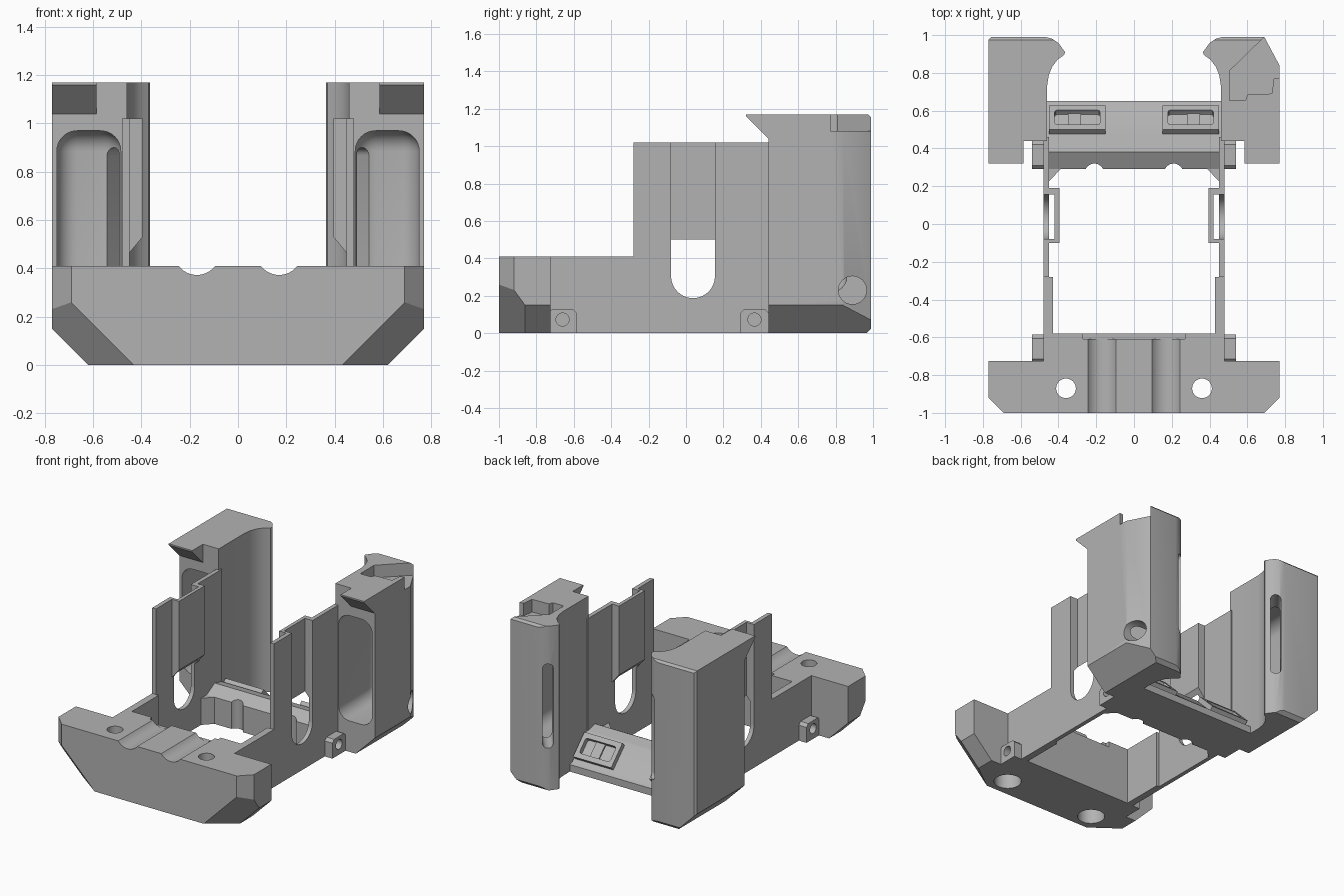
import bpy, bmesh
from math import radians, cos, sin, pi
from mathutils import Matrix, Vector

if "Cube" in bpy.data.objects:
    bpy.data.objects.remove(bpy.data.objects["Cube"])

grey = bpy.data.materials.new("matte grey")
grey.use_nodes = True
grey.diffuse_color = (0.45, 0.45, 0.45, 1)
grey.node_tree.nodes["Principled BSDF"].inputs["Base Color"].default_value = (0.45, 0.45, 0.45, 1)


def add(name, bm):
    bmesh.ops.recalc_face_normals(bm, faces=bm.faces)
    mesh = bpy.data.meshes.new(name)
    bm.to_mesh(mesh)
    bm.free()
    mesh.materials.append(grey)
    ob = bpy.data.objects.new(name, mesh)
    bpy.context.collection.objects.link(ob)
    return ob


def prism(name, pts, lo, hi, axis):
    """Extrude a 2D outline along an axis."""
    place = {"x": lambda p, d: (d, p[0], p[1]),
             "y": lambda p, d: (p[0], d, p[1]),
             "z": lambda p, d: (p[0], p[1], d)}[axis]
    bm = bmesh.new()
    face = bm.faces.new([bm.verts.new(place(p, lo)) for p in pts])
    ext = bmesh.ops.extrude_face_region(bm, geom=[face])
    verts = [g for g in ext["geom"] if isinstance(g, bmesh.types.BMVert)]
    bmesh.ops.translate(bm, verts=verts, vec=Vector(place((0, 0), hi - lo)))
    return add(name, bm)


def box(name, x, y, z):
    return prism(name, [(x[0], y[0]), (x[1], y[0]), (x[1], y[1]), (x[0], y[1])], z[0], z[1], "z")


def rod(name, centre, r, lo, hi, axis, n=40):
    ring = [(centre[0] + r * cos(2 * pi * i / n), centre[1] + r * sin(2 * pi * i / n)) for i in range(n)]
    return prism(name, ring, lo, hi, axis)


def bevel(ob, width, segments=6):
    bm = bmesh.new()
    bm.from_mesh(ob.data)
    bmesh.ops.bevel(bm, geom=bm.edges[:], offset=width, segments=segments, profile=0.5, affect="EDGES")
    bm.to_mesh(ob.data)
    bm.free()
    return ob


def slice_off(ob, co, normal):
    """Remove everything on the normal side of a plane and cap it."""
    bm = bmesh.new()
    bm.from_mesh(ob.data)
    cut = bmesh.ops.bisect_plane(bm, geom=bm.verts[:] + bm.edges[:] + bm.faces[:], dist=1e-5,
                                 plane_co=co, plane_no=normal, clear_outer=True)
    edges = [g for g in cut["geom_cut"] if isinstance(g, bmesh.types.BMEdge)]
    bmesh.ops.contextual_create(bm, geom=edges)
    bmesh.ops.recalc_face_normals(bm, faces=bm.faces)
    bm.to_mesh(ob.data)
    bm.free()


def combine(ob, others, operation="DIFFERENCE"):
    """Apply boolean operations and discard the helper objects."""
    for other in others:
        other.hide_render = True
        mod = ob.modifiers.new("bool", "BOOLEAN")
        mod.operation, mod.object, mod.solver = operation, other, "EXACT"
    bpy.context.view_layer.update()
    graph = bpy.context.evaluated_depsgraph_get()
    mesh = bpy.data.meshes.new_from_object(ob.evaluated_get(graph))
    ob.modifiers.clear()
    ob.data = mesh
    for other in others:
        bpy.data.objects.remove(other)
    return ob


def flip(ob, side):
    """Mirror a part built at +x to the other side."""
    if side < 0:
        ob.data.transform(Matrix.Diagonal((-1, 1, 1, 1)))
        ob.data.flip_normals()
    return ob


# Front bumper: chamfered bar with its rear block, rod grooves and screw holes
bumper = prism("front_bumper", [(-.77, .41), (.77, .41), (.77, .15), (.62, 0), (-.62, 0), (-.77, .15)],
               -1, -.725, "y")
for s in (-1, 1):
    slice_off(bumper, (.69 * s, -1, .4), (s, -1, 0))
    slice_off(bumper, (.43 * s, -1, 0), (.14 * s, -.19, -.14))
combine(bumper, [box("rear_block", (-.48, .48), (-.8, -.58), (0, .41))], "UNION")
cuts = [box("back_recess", (-.27, .27), (-.61, -.5), (.37, .5))]
for s in (-1, 1):
    cuts += [rod("groove", (.17 * s, .467), .094, -1.1, -.5, "y"),
             rod("screw_hole", (.36 * s, -.87), .052, -.1, .5, "z"),
             rod("counterbore", (.36 * s, -.87), .09, -.1, .22, "z")]
combine(bumper, cuts)

# Rear crossbar with sloped back
bar = prism("rear_crossbar", [(.29, 0), (.29, .19), (.38, .24), (.46, .22), (.62, .06), (.65, .05), (.65, 0)],
            -.47, .47, "x")
combine(bar, [rod("scallop", (.21 * s, .27), .05, -.1, .5, "z") for s in (-1, 1)])

for s in (-1, 1):
    tag = "left" if s > 0 else "right"

    # Lamp housings on the slope
    lamp = box(tag + "_lamp_housing", (-.15, .15), (-.09, .09), (-.04, .035))
    combine(lamp, [bevel(box("lamp_recess", (-.12, .12), (-.055, .055), (-.02, .12)), .015, 2)])
    lamp_bar = box(tag + "_lamp_bar", (-.02, .05), (-.06, .06), (-.03, .01))
    for ob in (lamp, lamp_bar):
        ob.data.transform(Matrix.Translation((.3, .54, .14)) @ Matrix.Rotation(radians(-45), 4, "X"))
        flip(ob, s)

    # Side wall: low front, tall rear, with a round-bottomed slot
    wall = prism(tag + "_side_wall", [(-.75, 0), (.46, 0), (.46, 1.02), (-.28, 1.02), (-.28, .41), (-.75, .41)],
                 .45, .48, "x")
    arc = [(.0375 - .1175 * cos(pi * i / 16), .305 - .1175 * sin(pi * i / 16)) for i in range(17)]
    combine(wall, [prism("slot", arc + [(.155, 1.1), (-.08, 1.1)], .3, .6, "x")])
    flip(wall, s)
    flip(box(tag + "_sill", (.43, .455), (-.6, -.28), (0, .41)), s)
    flip(prism(tag + "_corner_gusset", [(.455, .22), (.455, .3), (.38, .3)], 0, .19, "z"), s)

    # Inset panel behind the slot
    channel = prism(tag + "_channel", [(.455, -.1), (.395, -.1), (.395, .19), (.455, .19), (.455, .155),
                                       (.42, .155), (.42, -.08), (.455, -.08)], .46, 1.02, "z")
    slice_off(channel, (.395, 0, .53), (-.06, 0, -.05))
    combine(channel, [box("channel_gap", (.38, .44), (-.08, .155), (.4, .5))])
    flip(channel, s)

    # Screw bosses
    for place, y in (("front", -.66), ("rear", .366)):
        boss = prism(tag + "_" + place + "_boss", [(y - .075, 0), (y + .075, 0), (y + .075, .11), (y + .055, .13),
                                                   (y - .055, .13), (y - .075, .11)], .47, .54, "x")
        combine(boss, [rod("boss_hole", (y, .073), .035, .49, .6, "x", 24)])
        flip(boss, s)

    # Rear tower: hooked outline, underside chamfer, overhanging lip
    corner = [(.77, .84), (.69, .99)] if s > 0 else [(.77, .975), (.755, .99)]
    hook = [(.47, .99), (.435, .982), (.4, .958), (.365, .91), (.37, .895), (.405, .87), (.435, .83),
            (.452, .785), (.46, .73), (.46, .44)]
    tower = prism(tag + "_rear_tower", [(.77, .44)] + corner + hook, 0, 1.17, "z")
    slice_off(tower, (.77, .6, .15), (1, 0, -1))
    slice_off(tower, (.6, .99, .025), (0, 1, -1))
    slice_off(tower, (.6, .99, 1.155), (0, 1, 1))
    combine(tower, [prism("lip", [(.32, 1.17), (.5, 1.17), (.5, 1.02), (.44, 1.04), (.32, 1.16)],
                          .585, .77, "x")], "UNION")

    # Tower cavity, outlet slot and side details
    outlet = bevel(box("outlet", (-.16, .16), (-.035, .035), (.3, .9)), .033, 4)
    outlet.data.transform(Matrix.Translation((.44, .93, 0)) @ Matrix.Rotation(radians(-52), 4, "Z"))
    cuts = [bevel(box("cavity", (.485, .75), (.3, .86), (.22, .97)), .085, 8), outlet]
    if s > 0:
        cuts += [rod("side_port", (.89, .23), .075, .6, .9, "x"),
                 prism("top_notch", [(.72, 1.02), (.505, .81), (.505, .655), (.59, .655), (.6, .685),
                                     (.73, .69), (.74, .77), (.9, .79), (.9, 1.02)], 1.08, 1.3, "z")]
    combine(tower, cuts)
    flip(tower, s)

# Smooth the curved surfaces while keeping hard edges
bpy.ops.object.select_all(action="DESELECT")
for ob in bpy.context.scene.objects:
    if ob.type == "MESH":
        ob.select_set(True)
        bpy.context.view_layer.objects.active = ob
bpy.ops.object.shade_smooth_by_angle(angle=radians(30))
